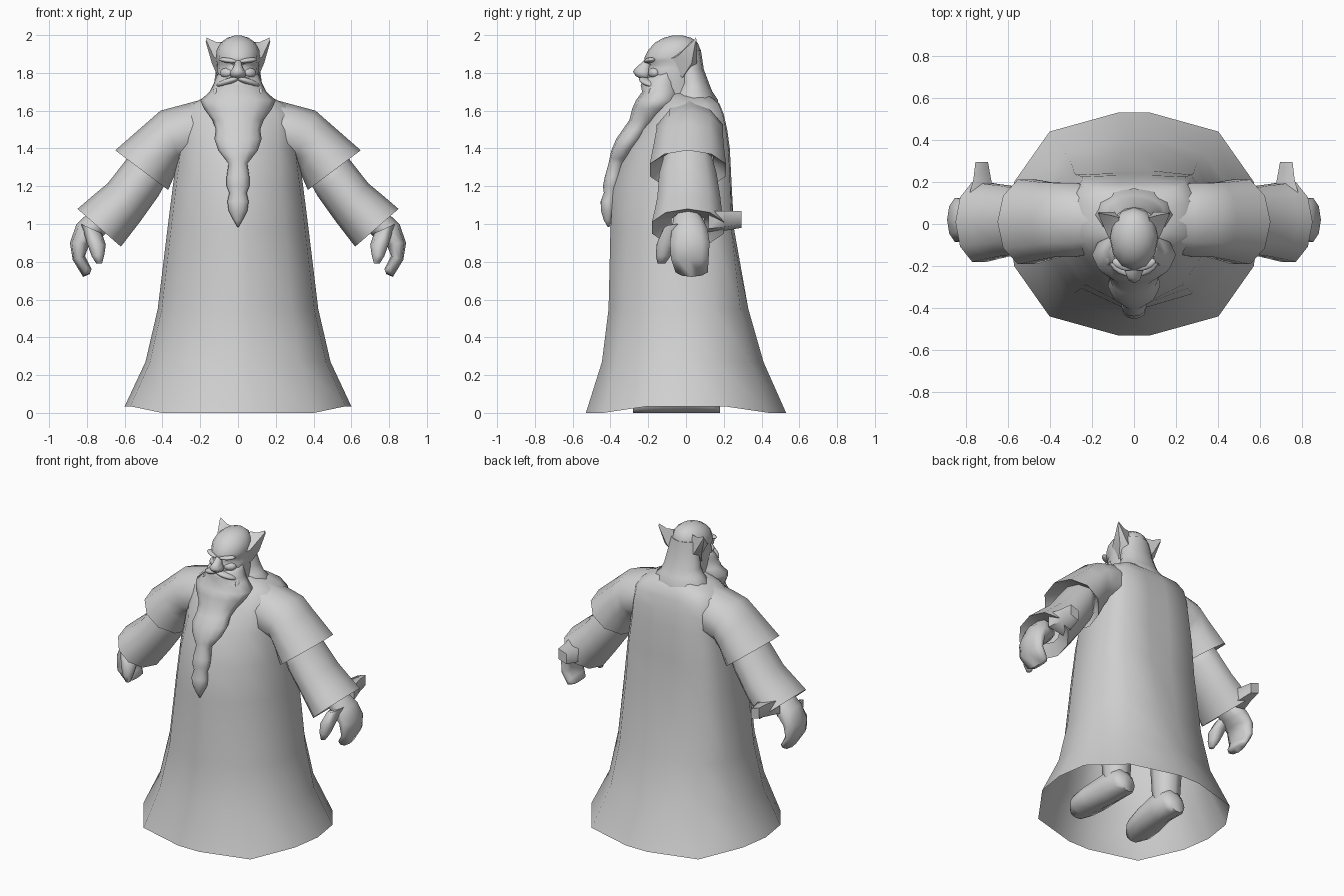
import bpy, bmesh, math
from mathutils import Vector, Matrix, Euler

grey = bpy.data.materials.new("plain grey")
grey.diffuse_color = (0.63, 0.63, 0.63, 1)


def finish(name, bm, mirror, angle):
    me = bpy.data.meshes.new(name)
    bm.to_mesh(me)
    bm.free()
    obj = bpy.data.objects.new(name, me)
    bpy.context.collection.objects.link(obj)
    me.materials.append(grey)
    if mirror:
        obj.modifiers.new("mirror", 'MIRROR').use_mirror_merge = False
    bpy.ops.object.select_all(action='DESELECT')
    obj.select_set(True)
    bpy.context.view_layer.objects.active = obj
    bpy.ops.object.shade_smooth_by_angle(angle=math.radians(angle))
    return obj


def loft(name, rings, caps=(True, True), mirror=False, angle=75):
    """Skin a list of equal-length rings."""
    bm = bmesh.new()
    rows = [[bm.verts.new(p) for p in r] for r in rings]
    n = len(rows[0])
    for a, b in zip(rows, rows[1:]):
        for i in range(n):
            j = (i + 1) % n
            bm.faces.new((a[i], a[j], b[j], b[i]))
    if caps[0]:
        bm.faces.new(rows[0][::-1])
    if caps[1]:
        bm.faces.new(rows[-1])
    bmesh.ops.recalc_face_normals(bm, faces=bm.faces)
    return finish(name, bm, mirror, angle)


def flat_ring(z, rx, yf, yb, n=12):
    """Horizontal ellipse from front yf to back yb."""
    yc, ry = (yf + yb) / 2, (yb - yf) / 2
    return [(rx * math.sin(2 * math.pi * i / n), yc - ry * math.cos(2 * math.pi * i / n), z)
            for i in range(n)]


def limb_ring(outer, inner, yc, ry, n=10):
    """Tilted ellipse whose ends in the xz plane are outer and inner."""
    c = (Vector(outer) + Vector(inner)) / 2
    h = (Vector(outer) - Vector(inner)) / 2
    out = []
    for i in range(n):
        t = 2 * math.pi * i / n
        p = c + h * math.cos(t)
        out.append((p.x, yc + ry * math.sin(t), p.y))
    return out


def blob(name, loc, scale, rot=(0, 0, 0), mirror=False):
    bm = bmesh.new()
    bmesh.ops.create_uvsphere(bm, u_segments=12, v_segments=8, radius=1)
    bm.transform(Matrix.LocRotScale(Vector(loc), Euler(rot), Vector(scale)))
    return finish(name, bm, mirror, 75)


def robe_ring(z, rx, front, back, square=0, lift=0):
    """Fourteen-sided ring; square flattens the back and points the front."""
    s = square
    half = [(.13 + .1 * s, 1), (.67 + .11 * s, .83 + .14 * s), (.95 + .03 * s, .38 + .2 * s),
            (1, 0), (.95, -.38), (.67, -.83 + .08 * s), (.13, -1)]
    full = half + [(-x, y) for x, y in reversed(half)]
    return [(rx * x, y * (back if y > 0 else front), z + (lift if abs(x) > .9 else 0))
            for x, y in full]


# robe: flared, open at the hem, with a broad flat back
loft("robe", [robe_ring(*r) for r in (
    (0, .6, .53, .53, 0, .035), (.27, .49, .445, .41), (.55, .425, .41, .33, .3),
    (.97, .374, .40, .255, .8), (1.2, .345, .385, .242, 1), (1.4, .318, .31, .232, 1),
    (1.5, .315, .25, .218, 1), (1.58, .305, .19, .2, 1),
    (1.635, .25, .145, .178, 1), (1.665, .19, .12, .15, .7), (1.69, .12, .1, .12))],
     (False, True))

# sleeves
loft("upper_sleeve", [limb_ring(*r) for r in (
    ((.17, 1.665), (.2, 1.3), .015, .16), ((.29, 1.632), (.25, 1.32), .02, .185),
    ((.41, 1.60), (.30, 1.32), .02, .185),
    ((.49, 1.53), (.33, 1.27), .015, .192), ((.65, 1.39), (.37, 1.18), .01, .212),
    ((.53, 1.40), (.38, 1.27), .01, .14))], (True, False), True)
loft("lower_sleeve", [limb_ring(*r) for r in (
    ((.52, 1.43), (.36, 1.26), .01, .13), ((.60, 1.33), (.42, 1.15), .01, .16),
    ((.69, 1.215), (.52, 1.01), .015, .175), ((.78, 1.14), (.57, .945), .012, .187),
    ((.85, 1.08), (.62, .88), .01, .20),
    ((.75, 1.06), (.65, .97), .01, .09))], (True, False), True)
loft("cuff_fold", [[(x0, y, z0), (x1, y, z0 + .02), (x1, y, z1), (x0, y, z1 - .02)]
                   for x0, x1, z0, z1, y in (
    (.66, .79, .955, 1.07, .12), (.68, .765, .965, 1.07, .21), (.695, .755, .98, 1.07, .295))],
     mirror=True)

# hands
loft("hand", [limb_ring(*r) for r in (
    ((.78, 1.07), (.68, .97), .01, .08), ((.855, 1.0), (.73, .92), .02, .10),
    ((.89, .9), (.785, .9), .02, .11), ((.875, .81), (.81, .83), .02, .105),
    ((.82, .72), (.79, .79), .03, .09), ((.785, .735), (.775, .76), .03, .065))], mirror=True)
loft("thumb", [limb_ring(*r, 8) for r in (
    ((.83, 1.0), (.72, .95), -.05, .07), ((.80, .9), (.70, .89), -.10, .055),
    ((.775, .83), (.708, .835), -.12, .04), ((.75, .79), (.72, .79), -.13, .02))],
     mirror=True)

# legs and shoes
loft("leg", [[(x + .2, y, z) for x, y, z in flat_ring(zz, r, .07 - r, .07 + r, 8)]
             for zz, r in ((.05, .07), (.12, .085), (.3, .095), (.6, .11))], mirror=True)
loft("shoe", [[(.2 + s + w * math.cos(t * math.pi / 5), y,
                max(0, h * (.5 + .56 * math.sin(t * math.pi / 5)))) for t in range(10)]
              for y, w, h, s in ((.18, .055, .10, 0), (.14, .085, .16, 0), (.02, .09, .19, 0),
                                 (-.12, .105, .15, .015), (-.22, .10, .12, .025),
                                 (-.28, .055, .07, .025))], mirror=True)

# head
loft("head", [flat_ring(*r) for r in (
    (1.62, .10, -.12, .08), (1.72, .11, -.19, .07), (1.78, .113, -.212, .075),
    (1.82, .112, -.208, .08), (1.842, .11, -.195, .08), (1.862, .113, -.222, .08),
    (1.885, .115, -.218, .08), (1.92, .113, -.2, .078),
    (1.96, .092, -.165, .062), (1.985, .058, -.12, .03), (1.997, .02, -.075, -.015))])
loft("nose", [flat_ring(*r, 8) for r in (
    (1.768, .02, -.24, -.18), (1.785, .042, -.268, -.18), (1.808, .04, -.282, -.18),
    (1.83, .024, -.262, -.18), (1.868, .016, -.22, -.18))])
blob("brow", (.052, -.193, 1.866), (.055, .026, .014), (0, -.12, .35), True)
blob("cheek", (.06, -.172, 1.80), (.04, .025, .026), (0, 0, .5), True)
loft("ear", [
    [(.085, -.13, 1.86), (.105, -.02, 1.775), (.07, .055, 1.82), (.07, .03, 1.965)],
    [(.128, -.05, 1.885), (.138, .03, 1.85), (.11, .058, 1.87), (.115, .042, 1.963)],
    [(.168, .042, 1.972), (.171, .05, 1.965), (.168, .056, 1.972), (.167, .052, 1.987)]],
     mirror=True, angle=50)

# hair falling to the collar
loft("hair", [flat_ring(*r) for r in (
    (1.92, .09, -.05, .079), (1.82, .116, -.05, .094), (1.75, .126, -.04, .12),
    (1.70, .15, -.06, .14), (1.655, .195, -.08, .17), (1.63, .19, -.07, .17))])

# braided beard
loft("beard", [flat_ring(*r, 12) for r in (
    (1.80, .105, -.17, -.03), (1.765, .12, -.222, -.03), (1.735, .13, -.24, -.03),
    (1.70, .15, -.232, -.03), (1.655, .2, -.265, -.03),
    (1.61, .18, -.285, -.06), (1.55, .135, -.3, -.12), (1.5, .118, -.335, -.18),
    (1.45, .125, -.37, -.22), (1.39, .105, -.395, -.27), (1.345, .07, -.405, -.3),
    (1.32, .05, -.41, -.32), (1.25, .06, -.43, -.34), (1.2, .06, -.44, -.35),
    (1.165, .046, -.435, -.36), (1.12, .056, -.452, -.37), (1.07, .05, -.45, -.37),
    (1.02, .024, -.435, -.39), (.985, .004, -.415, -.405))])
blob("moustache", (.055, -.205, 1.752), (.07, .035, .018), (0, .3, .5), True)
blob("moustache_tip", (.12, -.165, 1.70), (.014, .03, .045), (-.5, -.25, 0), True)
